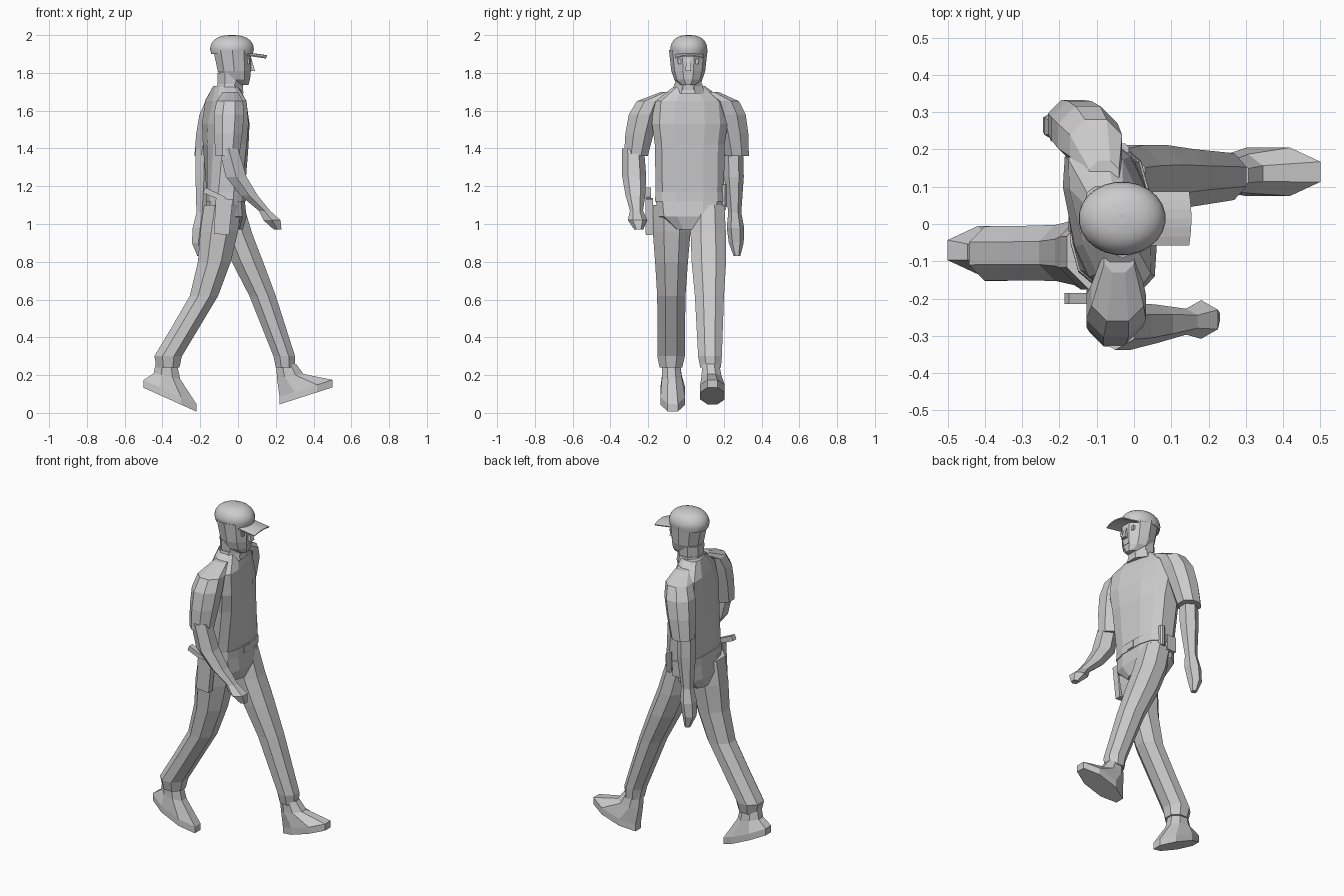
import bpy
import bmesh
import math
from mathutils import Matrix, Vector

cube = bpy.data.objects.get("Cube")
if cube:
    bpy.data.objects.remove(cube)

# One plain grey for the whole figure
GREY = (.6, .6, .6, 1)
grey = bpy.data.materials.new("plain grey")
grey.use_nodes = True
grey.diffuse_color = GREY
grey.node_tree.nodes["Principled BSDF"].inputs["Base Color"].default_value = GREY


def finish(name, bm):
    """Turn a bmesh into a named grey object."""
    bmesh.ops.recalc_face_normals(bm, faces=bm.faces)
    mesh = bpy.data.meshes.new(name)
    bm.to_mesh(mesh)
    bm.free()
    mesh.materials.append(grey)
    obj = bpy.data.objects.new(name, mesh)
    bpy.context.collection.objects.link(obj)
    return obj


def add_ring(bm, centre, radius_x, radius_y, sides=8, square=1, rise=0, twist=0):
    """Add a loop of vertices; rise tilts it along x, twist turns it about z."""
    fit = 1 / math.cos(math.pi / sides) ** square
    loop = []
    for i in range(sides):
        angle = math.tau * (i + .5) / sides
        across = math.cos(angle)
        along = math.sin(angle)
        dx = math.copysign(abs(across) ** square, across) * radius_x * fit
        dy = math.copysign(abs(along) ** square, along) * radius_y * fit
        offset = Vector((dx + twist * dy, dy, rise * dx))
        loop.append(bm.verts.new(Vector(centre) + offset))
    return loop


def skin(name, bm, loops):
    """Join neighbouring loops with quads and close both ends."""
    for low, high in zip(loops, loops[1:]):
        count = len(low)
        for i in range(count):
            j = (i + 1) % count
            bm.faces.new((low[i], low[j], high[j], high[i]))
    bm.faces.new(loops[0])
    bm.faces.new(loops[-1])
    return finish(name, bm)


def limb(name, joints, start_y, end_y, ratio=1, sides=8, ease=1):
    """Loft joints of (x, z, radius), with y sliding from start to end."""
    bm = bmesh.new()
    loops = []
    for i, (x, z, radius) in enumerate(joints):
        y = start_y + (end_y - start_y) * (i / (len(joints) - 1)) ** ease
        loops.append(add_ring(bm, (x, y, z), radius, radius * ratio, sides))
    return skin(name, bm, loops)


def trunk(name, rows):
    """Loft boxy body sections of (z, depth, half width, twist)."""
    bm = bmesh.new()
    loops = [add_ring(bm, (-.065, .02, z), depth, width, sides=12, square=.7, twist=twist)
             for z, depth, width, twist in rows]
    return skin(name, bm, loops)


def boot(name, ankle, sole, rise):
    """Loft a boot from the ankle down to a sole that slopes by rise."""
    bm = bmesh.new()
    ankle, sole = Vector(ankle), Vector(sole)
    middle = ankle.lerp(sole, .5)
    middle.x = ankle.x + (sole.x - ankle.x) * .2
    length, width = .14, .065
    skin(name, bm, [
        add_ring(bm, ankle, width * .8, width * .7),
        add_ring(bm, middle, length / 2, width * .8, rise=rise / 2),
        add_ring(bm, sole, length, width, rise=rise),
        add_ring(bm, sole - Vector((0, 0, .04)), length, width, rise=rise),
    ])


def box(name, centre, size, pitch=0, taper=1):
    """A box pitched about y, its lower end scaled by taper."""
    bm = bmesh.new()
    bmesh.ops.create_cube(bm, size=1)
    for v in bm.verts:
        if v.co.z < 0:
            v.co.x *= taper
            v.co.y *= taper
        v.co *= Vector(size)
    bm.transform(Matrix.Translation(centre) @ Matrix.Rotation(pitch, 4, "Y"))
    return finish(name, bm)


# Shirt, twisted towards the shoulders, then belt and trouser seat
trunk("shirt", [(1.15, .1, .18, 0), (1.42, .11, .185, -.15), (1.53, .11, .2, -.2),
                (1.65, .09, .19, -.25), (1.73, .06, .08, -.2)])
trunk("belt", [(1.12, .105, .185, 0), (1.17, .105, .18, 0)])
trunk("trouser_seat", [(.97, .09, .08, 0), (1.04, .11, .17, 0), (1.13, .1, .18, 0)])

# Trouser legs, left one forward
limb("left_trouser_leg", [(-.05, 1.1, .08), (-.01, .95, .085), (.05, .8, .083), (.13, .62, .07),
                          (.245, .3, .057), (.25, .24, .05)], .115, .13, ratio=1.1)
limb("right_trouser_leg", [(-.08, 1.1, .1), (-.1, .96, .1), (-.125, .8, .087), (-.18, .62, .075),
                           (-.28, .45, .073), (-.37, .3, .073), (-.37, .24, .06)], -.075, -.08)

# Boots, the left toe raised and the right heel lifted
boot("left_boot", (.255, .13, .26), (.36, .14, .13), .32)
boot("right_boot", (-.38, -.08, .28), (-.36, -.07, .11), -.45)

# Short sleeves share one outline, leaning back by a different amount
sleeve_rows = [(1.7, .04), (1.65, .07), (1.58, .08), (1.48, .075), (1.36, .063)]
for name, x, lean, start_y, end_y in (("left_sleeve", -.08, .022, .13, .27),
                                      ("right_sleeve", -.04, .004, -.09, -.265)):
    joints = [(x - lean * i, z, radius) for i, (z, radius) in enumerate(sleeve_rows)]
    limb(name, joints, start_y, end_y, ease=.4)

# Bare arms ending in loosely closed hands
limb("left_arm", [(-.18, 1.4, .045), (-.18, 1.25, .045), (-.19, 1.06, .03),
                  (-.2, .98, .04), (-.21, .9, .034), (-.2, .83, .015)], .25, .27, sides=6)
limb("right_arm", [(-.05, 1.4, .05), (-.01, 1.25, .055), (.06, 1.15, .045), (.14, 1.07, .03),
                   (.18, 1.02, .045), (.21, .97, .02)], -.28, -.25, sides=6)

# Collar, neck and head
MID = .012
limb("collar", [(-.045, 1.69, .075), (-.045, 1.74, .065)], MID, MID, ratio=1.15)
limb("neck", [(-.04, 1.69, .065), (-.04, 1.8, .07)], MID, MID, ratio=1.05)
limb("head", [(.02, 1.735, .035), (-.01, 1.765, .073), (-.02, 1.81, .088), (-.03, 1.92, .1)],
     MID, MID, ratio=.97, sides=10)
limb("nose", [(.07, 1.81, .02), (.06, 1.88, .01)], MID, MID, ratio=.8, sides=4)
box("mouth", (.062, MID, 1.78), (.01, .045, .01))
for name, side in (("left_eyeglass", 1), ("right_eyeglass", -1)):
    box(name, (.055, MID + side * .035, 1.86), (.015, .045, .025), taper=.8)

# Smooth rounded cap crown
bm = bmesh.new()
loops = [add_ring(bm, (-.032, .015, 1.9), .11, .093, sides=24)]
STEPS = 8
for step in range(STEPS):
    angle = step / (STEPS - 1) * math.radians(86)
    spread = math.cos(angle) ** .75
    centre = (-.032, .015, 1.925 + .075 * math.sin(angle))
    loops.append(add_ring(bm, centre, .116 * spread, .098 * spread, sides=24))
cap = skin("cap_crown", bm, loops)
for face in cap.data.polygons:
    face.use_smooth = len(face.vertices) == 4

# Arched cap peak
bm = bmesh.new()
rows = []
for i in range(7):
    t = i / 3 - 1
    arch = .012 * (1 - t * t)
    y = .015 + .072 * t
    rows.append((bm.verts.new((.035, y, 1.898 + arch)),
                 bm.verts.new((.148 + arch / 2, y, 1.882 + arch))))
for a, b in zip(rows, rows[1:]):
    bm.faces.new((a[0], a[1], b[1], b[0]))
peak = finish("cap_peak", bm)
peak.modifiers.new("thickness", "SOLIDIFY").thickness = .006

# Belt gear: holster and grip on the right, radio and pouch on the left
box("holster", (-.08, -.195, 1.04), (.09, .04, .19), pitch=.08, taper=.9)
box("holster_grip", (-.125, -.2, 1.155), (.03, .03, .12), pitch=-1.15, taper=.9)
limb("radio", [(-.03, 1.09, .016), (-.03, 1.21, .016)], .2, .2)
box("belt_pouch", (-.09, .198, 1.12), (.06, .03, .09))
box("belt_buckle", (.04, .02, 1.145), (.008, .05, .04))
